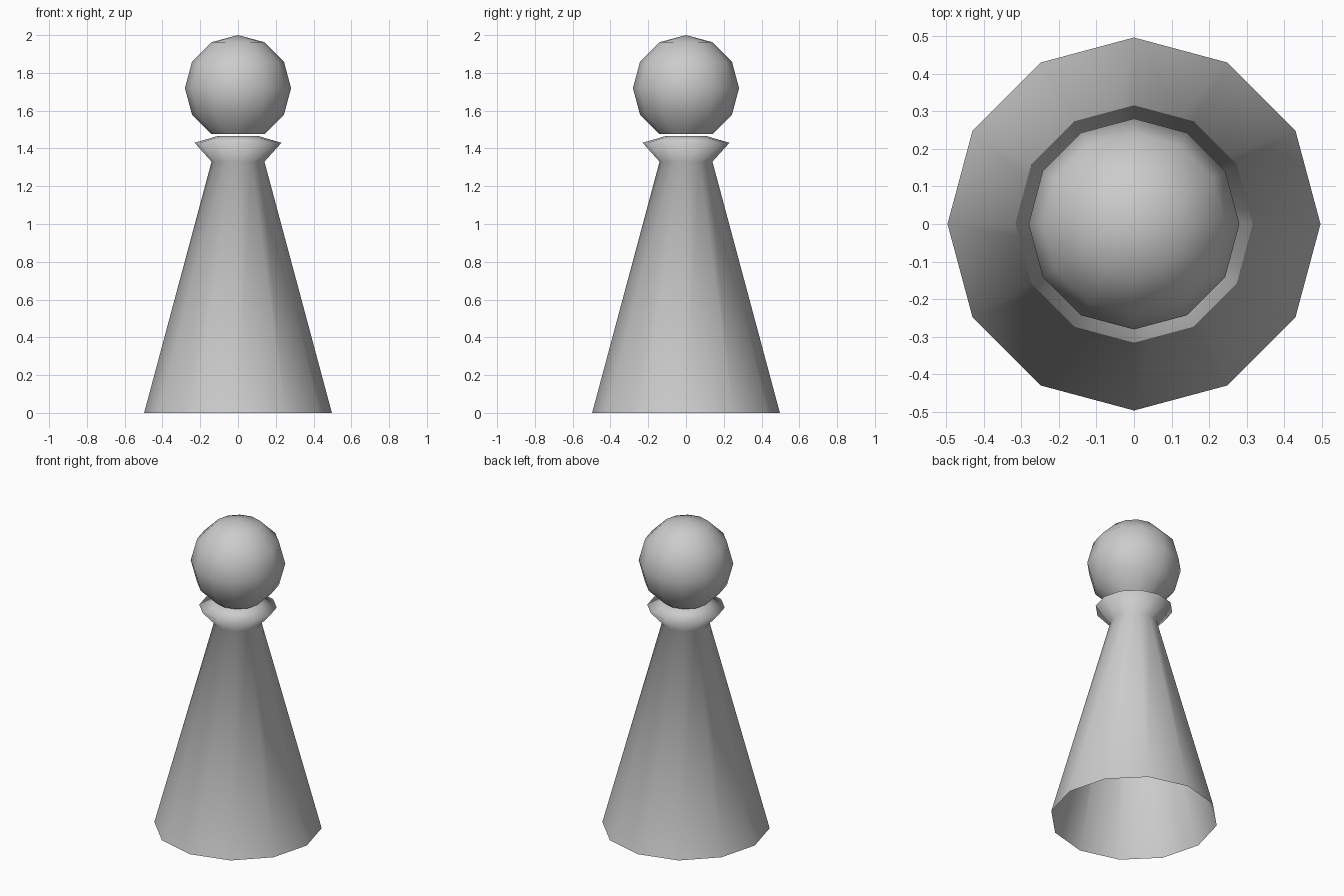
import bpy
import bmesh
import math

SIDES = 12

cube = bpy.data.objects.get("Cube")
if cube:
    bpy.data.objects.remove(cube, do_unlink=True)

grey = bpy.data.materials.new("light_grey")
grey.use_nodes = True
colour = (0.6, 0.6, 0.6, 1)
grey.diffuse_color = colour
grey.node_tree.nodes["Principled BSDF"].inputs["Base Color"].default_value = colour


def lathe(name, profile):
    """Spin (radius, height) points around z, leaving the ends open."""
    bm = bmesh.new()
    verts = [bm.verts.new((r, 0, z)) for r, z in profile]
    edges = [bm.edges.new(pair) for pair in zip(verts, verts[1:])]
    bmesh.ops.spin(bm, geom=verts + edges, cent=(0, 0, 0), axis=(0, 0, 1),
                   angle=math.tau, steps=SIDES)
    bmesh.ops.remove_doubles(bm, verts=bm.verts, dist=0.0001)
    bmesh.ops.recalc_face_normals(bm, faces=bm.faces)
    # Open shells: make sure the faces point away from the axis
    widest = max(bm.faces, key=lambda f: f.calc_center_median().xy.length)
    if widest.normal.xy.dot(widest.calc_center_median().xy) < 0:
        bmesh.ops.reverse_faces(bm, faces=bm.faces)
    for face in bm.faces:
        face.smooth = True
    mesh = bpy.data.meshes.new(name)
    bm.to_mesh(mesh)
    bm.free()
    mesh.materials.append(grey)
    obj = bpy.data.objects.new(name, mesh)
    bpy.context.collection.objects.link(obj)
    return obj


# Hollow tapered body flaring into a collar
lathe("body_and_collar", [(0.497, 0), (0.14, 1.33), (0.23, 1.43), (0.11, 1.465)])

# Ball head, open underneath where it floats over the collar
radius, centre = 0.281, 1.719
angles = [math.radians(a) for a in range(0, 151, 30)]
lathe("head", [(radius * math.sin(a), centre + radius * math.cos(a)) for a in angles])
